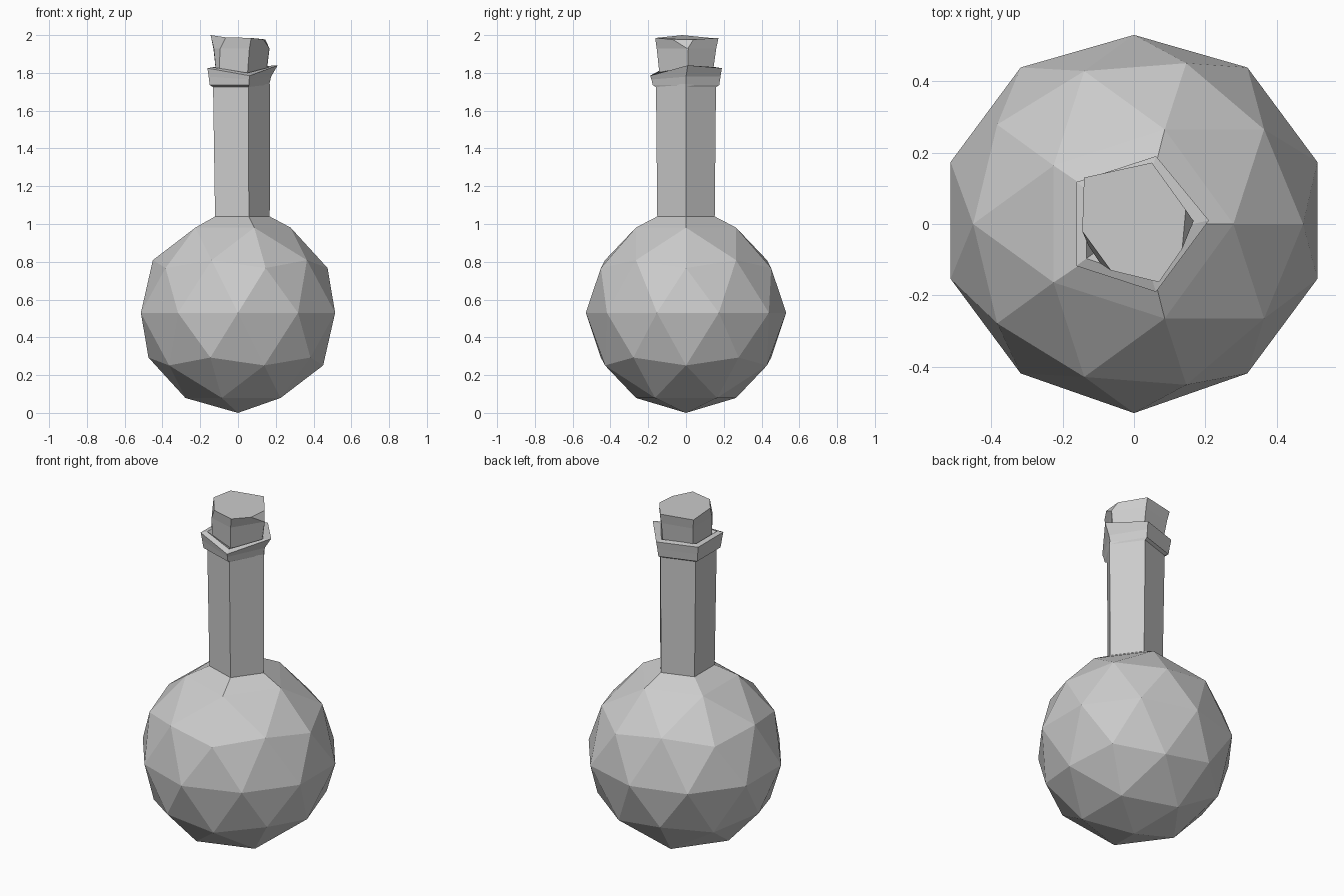
import bpy, bmesh
from math import sin, cos, tau
from mathutils import Vector

if "Cube" in bpy.data.objects:
    bpy.data.objects.remove(bpy.data.objects["Cube"])

grey = bpy.data.materials.new("plain_grey")
GREY = (0.6, 0.6, 0.6, 1)
grey.use_nodes = True
grey.diffuse_color = GREY
grey.node_tree.nodes["Principled BSDF"].inputs["Base Color"].default_value = GREY

SIDES = 5
RADIUS = 0.53


def finish(name, bm):
    """Turn a bmesh into a flat-shaded object."""
    bmesh.ops.recalc_face_normals(bm, faces=bm.faces)
    mesh = bpy.data.meshes.new(name)
    bm.to_mesh(mesh)
    bm.free()
    mesh.materials.append(grey)
    obj = bpy.data.objects.new(name, mesh)
    bpy.context.collection.objects.link(obj)
    return obj


def ring(radius, z, x=0.0):
    """Pentagon with one corner on +x."""
    return [Vector((x + radius * cos(tau * i / SIDES), radius * sin(tau * i / SIDES), z))
            for i in range(SIDES)]


def loft(name, rings, cap=False):
    """Skin a stack of equal rings, optionally closing the top."""
    bm = bmesh.new()
    loops = [[bm.verts.new(p) for p in r] for r in rings]
    for low, high in zip(loops, loops[1:]):
        n = len(low)
        for i in range(n):
            j = (i + 1) % n
            bm.faces.new((low[i], low[j], high[j], high[i]))
    if cap:
        bm.faces.new(loops[-1])
    return finish(name, bm)


# Round body: faceted ball whose top point becomes a small five-sided collar
bm = bmesh.new()
bmesh.ops.create_icosphere(bm, subdivisions=2, radius=RADIUS)
for v in bm.verts:
    if abs(v.co.z) < 0.01:
        v.co.x *= 1.02
        v.co.y += 0.01 if abs(v.co.x) > 0.1 else 0
    v.co.z += RADIUS
top = max(bm.verts, key=lambda v: v.co.z)
bmesh.ops.delete(bm, geom=[top], context='VERTS')
rim = [e for e in bm.edges if e.is_boundary]
new = bmesh.ops.extrude_edge_only(bm, edges=rim)["geom"]
for v in (g for g in new if isinstance(g, bmesh.types.BMVert)):
    flat = Vector((v.co.x, v.co.y, 0)).normalized() * 0.16
    v.co = Vector((flat.x + 0.008, flat.y, 1.04))
finish("body", bm)

# Neck: slightly flared pentagonal tube
loft("neck", [ring(0.16, 1.04, 0.008), ring(0.167, 1.74, 0.003)])

# Lip: uneven collar, dented at the front corner and underside of the +x corner
under = ring(0.167, 1.725, 0.003)
low = ring(0.185, 1.735)
mid = ring(0.192, 1.78)
high = ring(0.2, 1.825)
inner = ring(0.165, 1.83)
low[0].x, mid[0].x = 0.165, 0.175
high[0] = Vector((0.21, 0.01, 1.84))
high[4].z, inner[4].z = 1.785, 1.8
mid[4].z = 1.765
loft("lip", [under, low, mid, high, inner, ring(0.14, 1.8)])

# Cork: widening stopper with chipped corners
base = [(0.15, 0.01), (0.15, 0.0), (0.05, 0.14), (-0.115, 0.1),
        (-0.115, -0.08), (-0.1, -0.1), (0.05, -0.14)]
shoulder = [(0.167, 0.012), (0.167, 0.008), (0.05, 0.16), (-0.13, 0.12),
            (-0.128, -0.06), (-0.095, -0.11), (0.06, -0.155)]
crown = [(0.135, -0.07), (0.145, 0.04), (0.05, 0.172), (-0.14, 0.13),
         (-0.145, -0.02), (-0.065, -0.13), (0.07, -0.163)]
tops = [1.977, 1.977, 1.985, 1.985, 2.0, 1.988, 1.985]
loft("cork", [[Vector((x, y, 1.79)) for x, y in base],
              [Vector((x, y, 1.928)) for x, y in shoulder],
              [Vector((x, y, z)) for (x, y), z in zip(crown, tops)]], cap=True)
